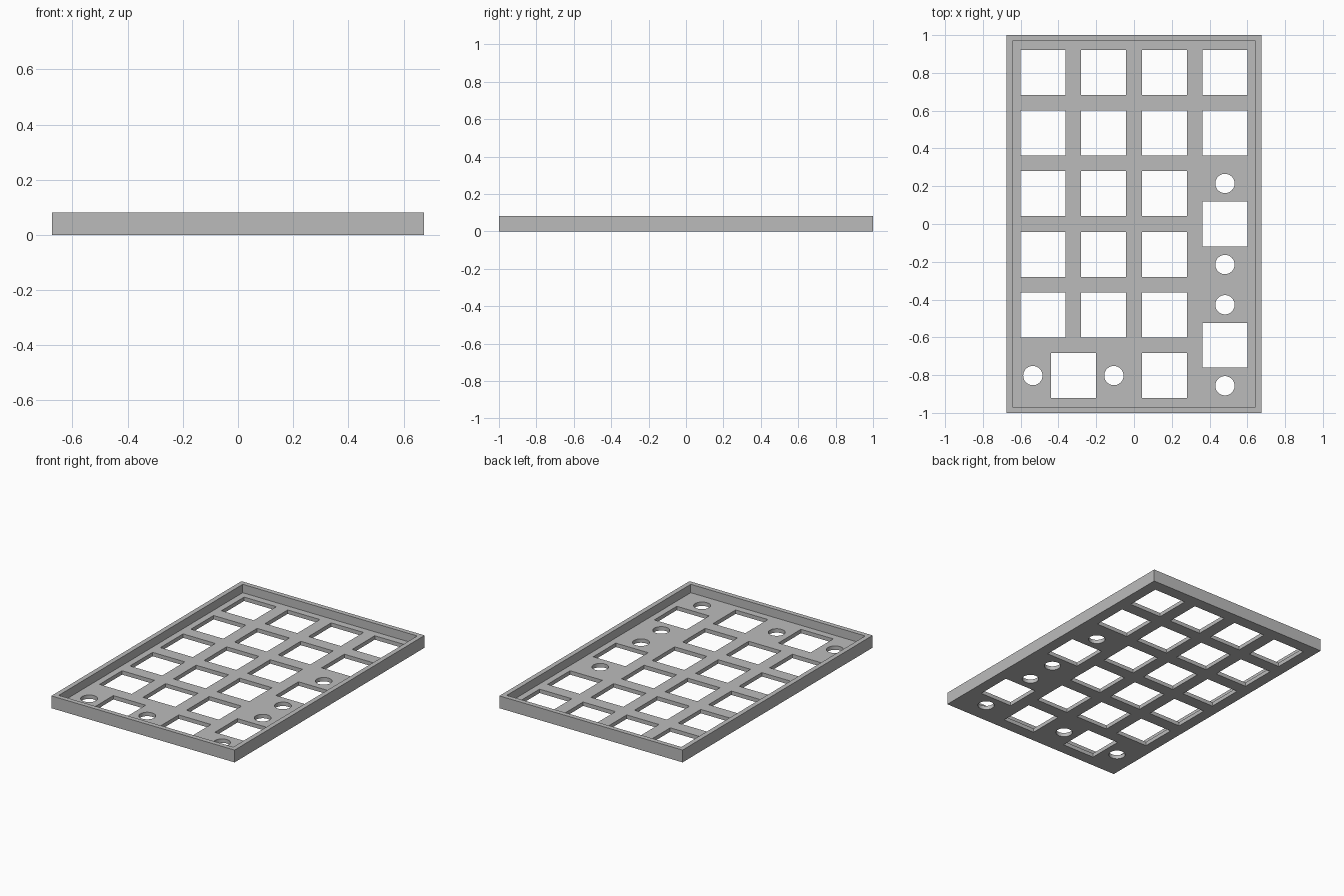
import bpy
import bmesh
from mathutils import Matrix, Vector

cube = bpy.data.objects.get("Cube")
if cube:
    bpy.data.objects.remove(cube, do_unlink=True)

WIDTH, LENGTH, HEIGHT = 1.35, 2.0, 0.082
WALL, FLOOR = 0.032, 0.026
PITCH, KEY = 0.321, 0.238
STAB_OFFSET, STAB_RADIUS = 0.2145, 0.051

grey = bpy.data.materials.new("plain grey")
grey.use_nodes = True
colour = (0.5, 0.5, 0.5, 1)
grey.diffuse_color = colour
grey.node_tree.nodes["Principled BSDF"].inputs["Base Color"].default_value = colour


def add_box(bm, x, y, z, sx, sy, sz):
    bmesh.ops.create_cube(bm, size=1, matrix=Matrix.Translation((x, y, z)) @ Matrix.Diagonal((sx, sy, sz, 1)))


def add_peg(bm, x, y):
    bmesh.ops.create_cone(bm, cap_ends=True, segments=48, radius1=STAB_RADIUS, radius2=STAB_RADIUS,
                          depth=0.2, matrix=Matrix.Translation((x, y, 0)))


def make_object(name, bm):
    mesh = bpy.data.meshes.new(name)
    bm.to_mesh(mesh)
    bm.free()
    mesh.materials.append(grey)
    obj = bpy.data.objects.new(name, mesh)
    bpy.context.collection.objects.link(obj)
    return obj


# Tray: solid block with the recess inset and pushed down to the floor
bm = bmesh.new()
add_box(bm, 0, 0, HEIGHT / 2, WIDTH, LENGTH, HEIGHT)
bm.faces.ensure_lookup_table()
top = max(bm.faces, key=lambda f: f.calc_center_median().z)
bmesh.ops.inset_region(bm, faces=[top], thickness=WALL, use_even_offset=True)
walls = bmesh.ops.extrude_discrete_faces(bm, faces=[top])["faces"]
bmesh.ops.translate(bm, verts=walls[0].verts, vec=Vector((0, 0, FLOOR - HEIGHT)))
bmesh.ops.recalc_face_normals(bm, faces=bm.faces)
tray = make_object("key_plate_tray", bm)

# Switch openings on a regular grid, positions counted in key pitches
keys = [(col - 1.5, 2.5 - row) for col in range(3) for row in range(5)]
keys += [(1.5, 2.5), (1.5, 1.5), (0.5, -2.5)]
# Double-size keys, each with a round stabiliser hole on either side
tall_keys = [(1.5, 0), (1.5, -2)]
wide_keys = [(-1, -2.5)]

bm = bmesh.new()
for x, y in keys + tall_keys + wide_keys:
    add_box(bm, x * PITCH, y * PITCH, 0, KEY, KEY, 0.2)
for side in (-1, 1):
    for x, y in tall_keys:
        add_peg(bm, x * PITCH, y * PITCH + side * STAB_OFFSET)
    for x, y in wide_keys:
        add_peg(bm, x * PITCH + side * STAB_OFFSET, y * PITCH)
cutter = make_object("opening_cutter", bm)
cutter.hide_render = True

# Cut all openings through the floor
cut = tray.modifiers.new("openings", "BOOLEAN")
cut.operation = "DIFFERENCE"
cut.solver = "EXACT"
cut.object = cutter
bpy.ops.object.select_all(action="DESELECT")
tray.select_set(True)
bpy.context.view_layer.objects.active = tray
bpy.ops.object.modifier_apply(modifier=cut.name)
bpy.data.objects.remove(cutter, do_unlink=True)
bpy.ops.object.shade_smooth_by_angle(angle=0.5)
